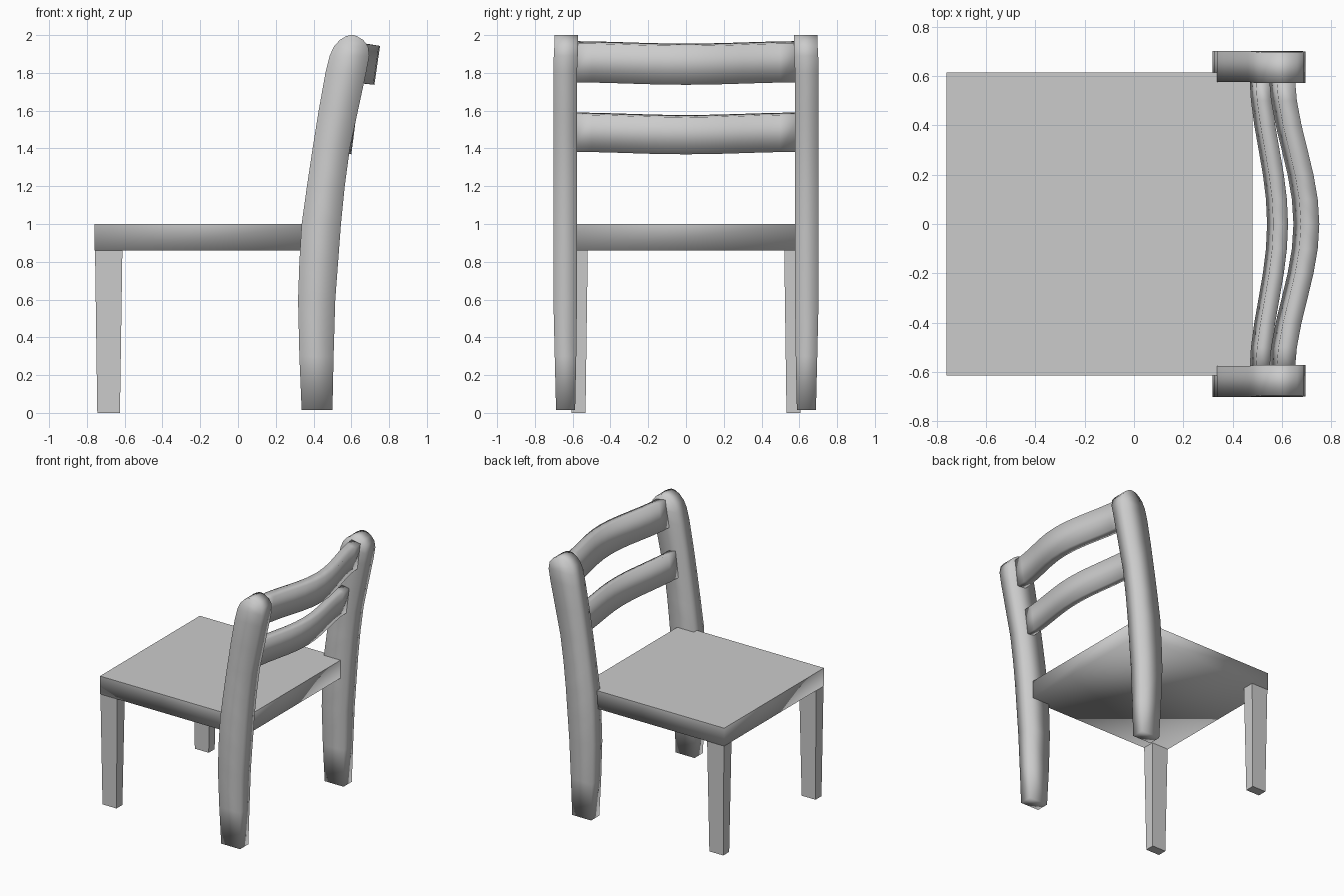
import bpy, bmesh, math

if "Cube" in bpy.data.objects:
    bpy.data.objects.remove(bpy.data.objects["Cube"])


def loft(name, rings, smooth=True, sharp_above=None):
    """Skin a list of four-corner rings, cap both ends."""
    bm = bmesh.new()
    loops = [[bm.verts.new(p) for p in r] for r in rings]
    for a, b in zip(loops, loops[1:]):
        for i in range(4):
            j = (i + 1) % 4
            bm.faces.new((a[i], a[j], b[j], b[i]))
    bm.faces.new(loops[0][::-1])
    bm.faces.new(loops[-1])
    bmesh.ops.recalc_face_normals(bm, faces=bm.faces[:])
    for f in bm.faces:
        f.smooth = smooth
    if sharp_above is not None:
        for e in bm.edges:
            if all(v.co.z > sharp_above for v in e.verts):
                e.smooth = False
    mesh = bpy.data.meshes.new(name)
    bm.to_mesh(mesh)
    bm.free()
    ob = bpy.data.objects.new(name, mesh)
    bpy.context.collection.objects.link(ob)
    return ob


def rect(x0, x1, y0, y1, z):
    return [(x0, y0, z), (x1, y0, z), (x1, y1, z), (x0, y1, z)]


# Seat: soft lower rim, crisp top edge
loft("seat", [rect(-0.76, 0.48, -0.615, 0.615, 0.86),
              rect(-0.76, 0.48, -0.615, 0.615, 1.0)], sharp_above=0.95)

# Post side profile: height, front x, back x, inner y, outer y
POST = [
    (0.015, 0.337, 0.500, 0.587, 0.688),
    (0.30, 0.325, 0.506, 0.581, 0.695),
    (0.60, 0.318, 0.515, 0.577, 0.702),
    (0.80, 0.325, 0.530, 0.577, 0.702),
    (1.00, 0.337, 0.545, 0.577, 0.702),
    (1.20, 0.365, 0.565, 0.577, 0.702),
    (1.40, 0.395, 0.592, 0.577, 0.702),
    (1.60, 0.427, 0.635, 0.577, 0.702),
    (1.80, 0.463, 0.678, 0.577, 0.702),
    (1.89, 0.485, 0.695, 0.573, 0.700),
    (1.94, 0.508, 0.689, 0.573, 0.697),
    (1.975, 0.540, 0.662, 0.573, 0.696),
    (1.993, 0.570, 0.632, 0.573, 0.696),
    (2.0, 0.592, 0.612, 0.573, 0.696),
]

for side, label in ((-1, "right"), (1, "left")):
    # Curved back post
    loft("back_post_" + label,
         [rect(a, b, side * i, side * o, z) for z, a, b, i, o in POST])
    # Tapered front leg
    loft("front_leg_" + label,
         [rect(-0.745, -0.625, side * 0.532, side * 0.605, 0),
          rect(-0.757, -0.612, side * 0.52, side * 0.614, 0.87)], smooth=False)


def slat(name, x, z, bow, lean, thick, height):
    """Leaning back rail that bows backwards in the middle."""
    rings = []
    for k in range(13):
        y = -0.6 + 0.1 * k
        t = 0.5 * (1 + math.cos(math.pi * y / 0.62))
        px, pz = x + bow * t, z - 0.013 * t
        rings.append([(px, y, pz + 0.008),
                      (px + thick, y, pz),
                      (px + thick + lean, y, pz + height - 0.012),
                      (px + lean, y, pz + height)])
    return loft(name, rings)


# Back slats
slat("upper_slat", 0.547, 1.75, 0.10, 0.030, 0.075, 0.218)
slat("lower_slat", 0.468, 1.382, 0.072, 0.025, 0.06, 0.208)
